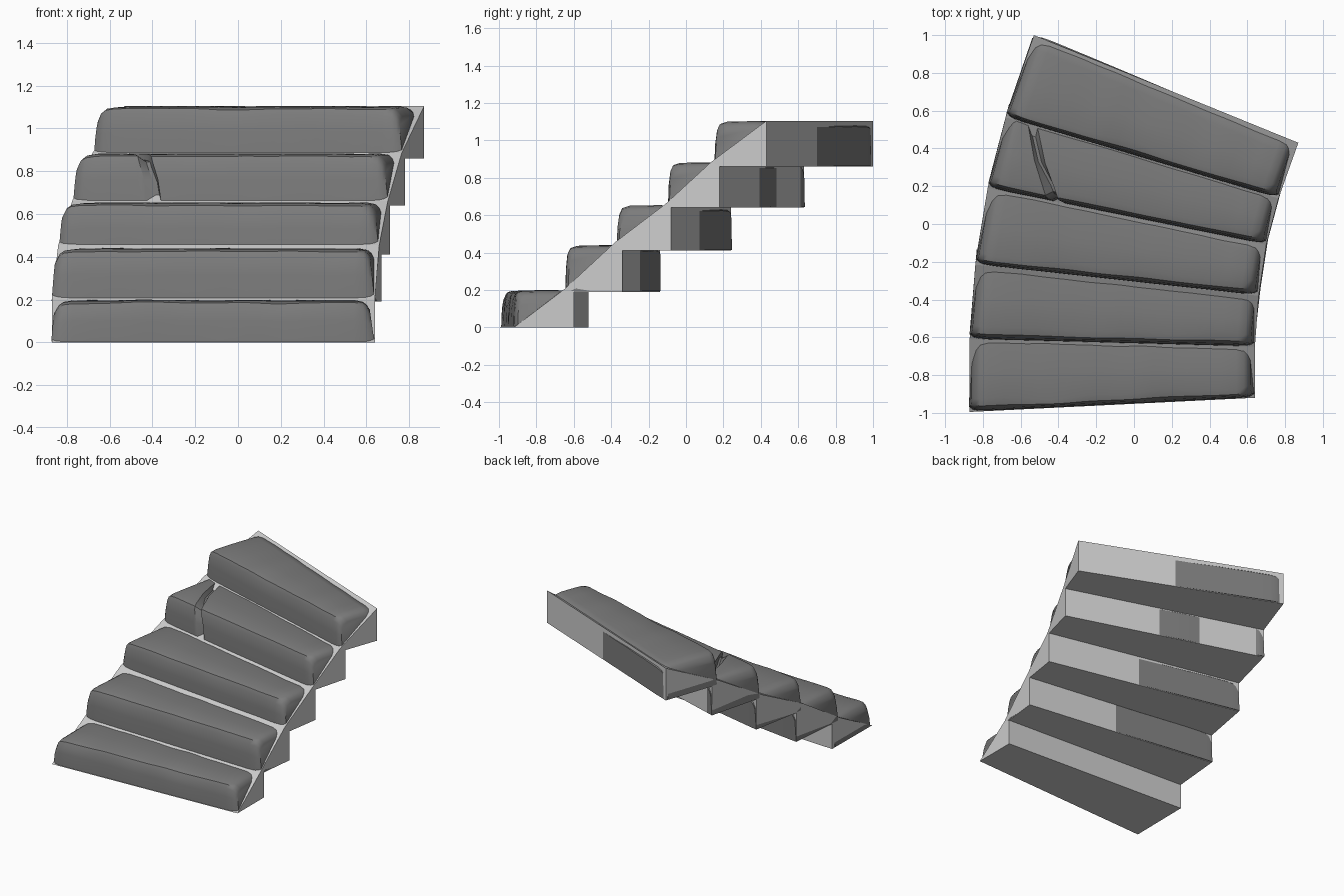
import bpy, bmesh, math
from mathutils import Vector, noise

if "Cube" in bpy.data.objects:
    bpy.data.objects.remove(bpy.data.objects["Cube"])

# Plan lines (left x, left y, right x, right y): step fronts and step backs
FRONT = [(-.87, -.995, .64, -.92), (-.87, -.61, .64, -.65), (-.84, -.215, .66, -.38),
         (-.775, .19, .70, -.11), (-.68, .565, .765, .135), (-.53, 1.0, .87, .43)]
BACK = [(-.865, -.52, .64, -.60), (-.83, -.14, .67, -.34), (-.76, .24, .71, -.08),
        (-.66, .63, .78, .18), (-.53, 1.0, .87, .43)]
RAMP_Z = [0, .205, .455, .66, .885, 1.105]
UNDER_Z = [0, .19, .41, .64, .86, 1.105]
TOP_Z = [.2, .442, .656, .885, 1.105]

stone = bpy.data.materials.new("dark_stone")
stone.diffuse_color = (.2, .2, .2, 1)
stone.use_nodes = True
stone.node_tree.nodes["Principled BSDF"].inputs["Base Color"].default_value = stone.diffuse_color


def ends(line, z=0):
    return Vector((line[0], line[1], z)), Vector((line[2], line[3], z))


def make_object(name, bm):
    bmesh.ops.remove_doubles(bm, verts=bm.verts[:], dist=1e-5)
    bmesh.ops.recalc_face_normals(bm, faces=bm.faces[:])
    mesh = bpy.data.meshes.new(name)
    bm.to_mesh(mesh)
    bm.free()
    obj = bpy.data.objects.new(name, mesh)
    bpy.context.collection.objects.link(obj)
    return obj


def loft(bm, rings):
    loops = [[bm.verts.new(p) for p in ring] for ring in rings]
    for a, b in zip(loops, loops[1:]):
        for j in range(len(a)):
            k = (j + 1) % len(a)
            bm.faces.new((a[j], a[k], b[k], b[j]))
    bm.faces.new(loops[0])
    bm.faces.new(loops[-1][::-1])


# Base: straight ramp on top, sawtooth steps underneath
bm = bmesh.new()
left, right = [], []
for i in range(6):
    l, r = ends(FRONT[i], RAMP_Z[i])
    left.append(l)
    right.append(r)
under = []
for i in reversed(range(5)):
    if i < 4:
        under.append(ends(BACK[i], UNDER_Z[i + 1]))
    under.append(ends(BACK[i], UNDER_Z[i]))
outline = list(zip(left, right)) + under
lv = [bm.verts.new(a) for a, b in outline]
rv = [bm.verts.new(b) for a, b in outline]
n = len(outline)
for j in range(n):
    k = (j + 1) % n
    bm.faces.new((lv[j], lv[k], rv[k], rv[j]))
# side walls, one piece per step
for vs in (lv, rv):
    for i in range(5):
        cell = [vs[i], vs[i + 1]]
        if i < 4:
            cell.append(vs[n - 2 - 2 * i])
        cell.append(vs[n - 1 - 2 * i])
        if i > 0:
            cell.append(vs[n - 2 * i])
        bm.faces.new(cell)
make_object("stair_base", bm)


# Worn stone treads, lofted from left to right
def tread(i):
    fl, fr = ends(FRONT[i])
    bl, br = ends(BACK[i])
    zb, zt = UNDER_Z[i] + .004, TOP_Z[i]
    length = (fr - fl).length
    along = (fr - fl).normalized()
    cracked = i == 3
    crack = .20
    stations = [-.002, .012, .03, .065] + [.12 + .04 * k for k in range(20)] \
        + [.935, .97, .987, .998]
    if cracked:
        stations = [s for s in stations if abs(s - crack) > .03]
        stations = sorted(stations + [crack - .025, crack - .006, crack + .006, crack + .016])
    rings = []
    for s in stations:
        d = max(0, min(s, 1 - s) * length)
        q = max(0, 1 - d / .085)
        curve = 1 - math.sqrt(max(0, 1 - q * q))
        w = noise.noise(Vector((s * 5, i * 7.3, 0)))
        w2 = noise.noise(Vector((s * 9, i * 4.1, 5)))
        drop = .06 * curve + .003 * (1 + w2)
        inset = .025 * curve
        r = .04 + .025 * w
        groove = .028 if cracked and abs(s - crack) < .008 else 0
        p0, p1 = fl.lerp(fr, s), bl.lerp(br, s)
        depth = (p1 - p0).length
        into = (p1 - p0).normalized()
        f = inset + .005 + groove
        # backs of the upper treads bulge through the base on their left half
        bulge = .007 * math.cos(math.pi * s * .95) if i else -.006
        b = depth + bulge - inset * (1 if i in (0, 4) or s > .5 else .1)
        top = zt - drop - groove
        prof = [(f - .003, zb), (f + .003 * w2, (zb + top) / 2), (f + .008, top - r),
                (f + .008 + r * .3, top - r * .32), (f + .012 + r, top - .003),
                (depth * .45, top - .003 * w), (b - .07, top),
                (b - .025, top - .008), (b, top - .03), (b, zb)]
        ring = []
        for j, (a, z) in enumerate(prof):
            p = p0 + into * a
            lean = .018 * q * max(0, (z - zb) / (zt - zb))
            p += along * (lean if s < .5 else -1.6 * lean)
            if cracked and abs(s - crack) < .18:
                slant = [.11, .09, .06, .05, .03, -.07, -.16, -.18, -.19, -.19][j]
                p += along * slant * (1 - abs(s - crack) / .18)
            p.z = z
            ring.append(p)
        rings.append(ring)
    bm = bmesh.new()
    loft(bm, rings)
    obj = make_object("stone_tread_%d" % (i + 1), bm)
    obj.data.materials.append(stone)
    bpy.ops.object.select_all(action='DESELECT')
    obj.select_set(True)
    bpy.context.view_layer.objects.active = obj
    bpy.ops.object.shade_smooth_by_angle(angle=math.radians(40))


for i in range(5):
    tread(i)
